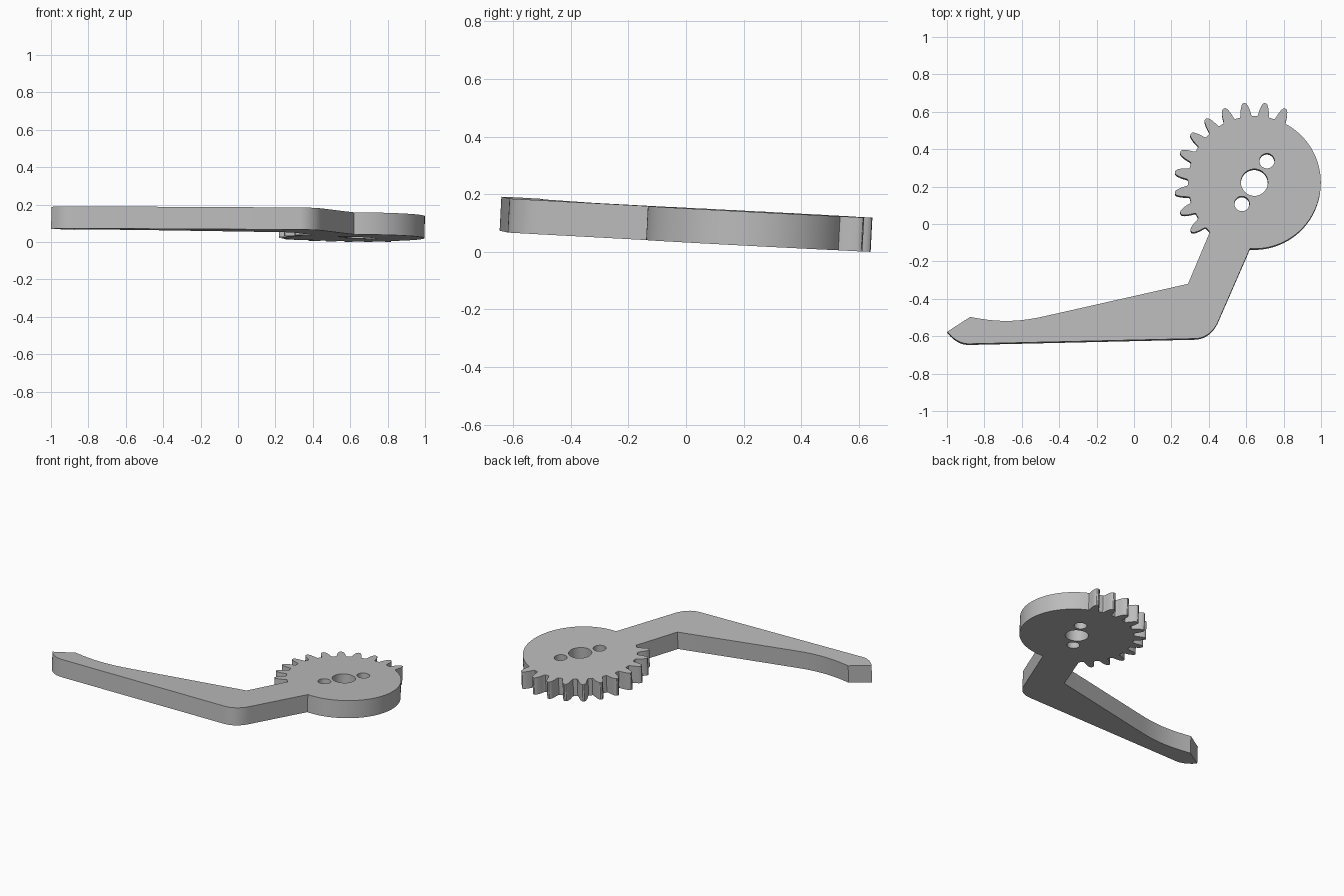
import bpy, bmesh
from math import sin, cos, atan, atan2, radians, pi
from mathutils import Vector, Matrix
from mathutils.geometry import interpolate_bezier

if "Cube" in bpy.data.objects:
    bpy.data.objects.remove(bpy.data.objects["Cube"])

THICK = 0.118
HUB = Vector((0.642, 0.227))
ROOT_R, TIP_R = 0.355, 0.428
FIRST, PITCH, TEETH = 67.2, 15.05, 11


def polar(r, deg, centre=HUB):
    return centre + Vector((r * cos(radians(deg)), r * sin(radians(deg))))


def arc(r, a, b, n, centre=HUB):
    return [polar(r, a + (b - a) * i / n, centre) for i in range(n + 1)]


def bezier(a, b, c, d, n=12):
    return [p.to_2d() for p in interpolate_bezier(*[Vector((*q, 0)) for q in (a, b, c, d)], n)]


def angle_of(p):
    d = Vector(p) - HUB
    return math_deg(atan2(d.y, d.x))


def math_deg(a):
    return a * 180 / pi


# Tooth flank: radius fraction and half angle, from root to rounded tip
FLANK = [(0, 5.4), (0.08, 4.7), (0.3, 4.1), (0.55, 3.4), (0.8, 2.4), (0.94, 1.6), (1, 0.7)]


def tooth(mid):
    def side(sign, rows):
        return [polar(ROOT_R + (TIP_R - ROOT_R) * f, mid + sign * h) for f, h in rows]
    return side(-1, FLANK) + side(1, FLANK[::-1])


# Outline, anticlockwise: plain rim, teeth, then the bent arm
neck_right, neck_left = (0.618, -0.128), (0.404, -0.038)
outline = arc(ROOT_R, angle_of(neck_right), FIRST - 5.6, 56)
for i in range(TEETH):
    outline += tooth(FIRST + PITCH * i)
outline += [Vector(neck_left), Vector((0.287, -0.316))]
outline += bezier((-0.47, -0.487), (-0.64, -0.527), (-0.75, -0.518), (-0.878, -0.493))
outline += bezier((-1.0, -0.572), (-0.97, -0.61), (-0.93, -0.638), (-0.883, -0.637))
outline += bezier((0.324, -0.609), (0.385, -0.608), (0.43, -0.565), (0.452, -0.508))

# Centre bore and two screw holes
holes = [(HUB, 0.072), (Vector((0.709, 0.342)), 0.04), (Vector((0.575, 0.113)), 0.04)]
loops = [outline] + [arc(r, 0, 352.5, 47, c) for c, r in holes]

curve = bpy.data.curves.new("geared_arm", "CURVE")
curve.dimensions = "2D"
curve.fill_mode = "BOTH"
curve.extrude = THICK / 2
for loop in loops:
    spline = curve.splines.new("POLY")
    spline.points.add(len(loop) - 1)
    for point, p in zip(spline.points, loop):
        point.co = (p.x, p.y, 0, 1)
    spline.use_cyclic_u = True

arm = bpy.data.objects.new("geared_arm", curve)
bpy.context.collection.objects.link(arm)
bpy.ops.object.select_all(action="DESELECT")
arm.select_set(True)
bpy.context.view_layer.objects.active = arm
bpy.ops.object.convert(target="MESH")
arm = bpy.context.object
mesh = arm.data

# Weld the caps to the walls, and lean the plate slightly
bm = bmesh.new()
bm.from_mesh(mesh)
bmesh.ops.remove_doubles(bm, verts=bm.verts, dist=0.0001)
bmesh.ops.recalc_face_normals(bm, faces=bm.faces)
bm.transform(Matrix.Rotation(atan(0.004), 4, "Y") @ Matrix.Rotation(-atan(0.052), 4, "X")
             @ Matrix.Translation((0, 0, -THICK / 2)))
for axis in range(3):
    values = [v.co[axis] for v in bm.verts]
    low, high = min(values), max(values)
    shift = low if axis == 2 else (low + high) / 2
    for v in bm.verts:
        v.co[axis] -= shift
bm.to_mesh(mesh)
bm.free()

# One plain grey
grey = bpy.data.materials.new("plain_grey")
grey.use_nodes = True
colour = (0.5, 0.5, 0.5, 1)
grey.diffuse_color = colour
grey.node_tree.nodes["Principled BSDF"].inputs["Base Color"].default_value = colour
mesh.materials.clear()
mesh.materials.append(grey)
bpy.ops.object.shade_smooth_by_angle(angle=radians(30))
